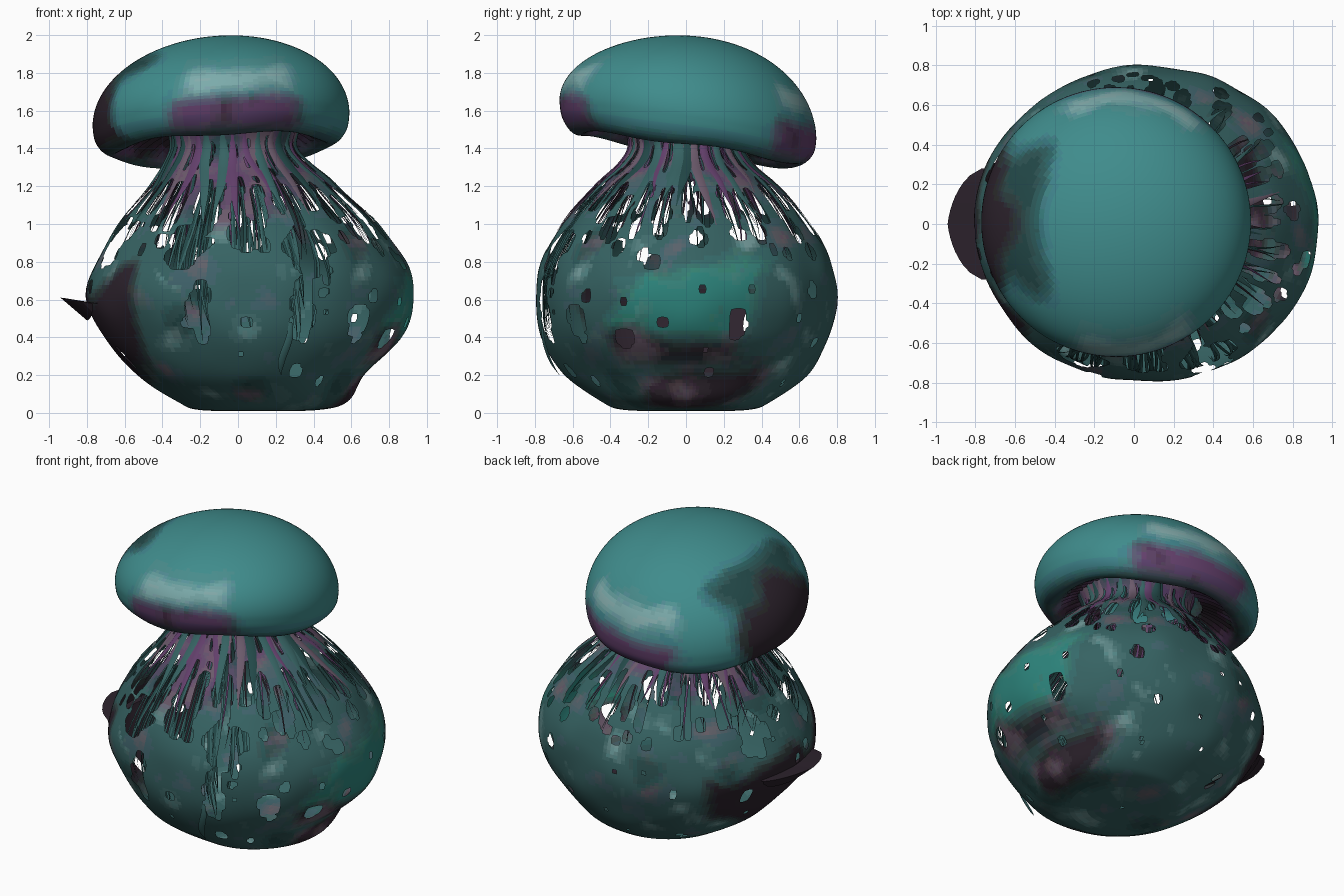
import bpy, bmesh, math, random
from mathutils import Vector, noise

if "Cube" in bpy.data.objects:
    bpy.data.objects.remove(bpy.data.objects["Cube"])

random.seed(7)
TAU = math.tau
PALETTE = [(.05, .25, .265), (.038, .135, .135), (.12, .055, .15), (.028, .016, .024),
           (.22, .42, .42), (.02, .07, .07), (.03, .24, .20), (.16, .11, .16)]
TEAL, BODY, PURPLE, PLUM, PALE, DEEP, BRIGHT, MAUVE = range(8)
MATS, SLOT = [], {}


def slot(rgb):
    """Material index for a colour, rounded so near shades share a material."""
    key = tuple(round(math.sqrt(v) / .032) for v in rgb)
    if key not in SLOT:
        m = bpy.data.materials.new("shade_%d" % len(MATS))
        m.diffuse_color = (*[(k * .032) ** 2 for k in key], 1)
        m.use_nodes = True
        m.node_tree.nodes["Principled BSDF"].inputs["Base Color"].default_value = m.diffuse_color
        SLOT[key] = len(MATS)
        MATS.append(m)
    return SLOT[key]


# Jittered sampling offsets blend neighbouring patches softly
JITTER = [Vector([random.gauss(0, .035) for _ in range(3)]) for _ in range(14)]


def paint(bm, colour):
    for f in bm.faces:
        c = f.calc_center_median()
        cols = [PALETTE[colour(c + j)] for j in JITTER]
        f.material_index = slot([sum(v) / len(cols) for v in zip(*cols)])


def finish(name, bm, smooth=True):
    me = bpy.data.meshes.new(name)
    for f in bm.faces:
        f.smooth = smooth
    bm.to_mesh(me)
    bm.free()
    for m in MATS:
        me.materials.append(m)
    bpy.context.collection.objects.link(bpy.data.objects.new(name, me))


def surface(bm, func, rows, cols):
    """Grid closed around the axis; func(row fraction, angle) gives a point."""
    grid = [[bm.verts.new(func(i / rows, TAU * j / cols)) for j in range(cols)]
            for i in range(rows + 1)]
    for i in range(rows):
        for j in range(cols):
            k = (j + 1) % cols
            bm.faces.new((grid[i][j], grid[i][k], grid[i + 1][k], grid[i + 1][j]))
    bmesh.ops.remove_doubles(bm, verts=bm.verts, dist=.0005)


def catmull(pts, t):
    i = min(int(t), len(pts) - 2)
    u = t - i
    a, b, c, d = (pts[max(0, min(len(pts) - 1, i + k))] for k in (-1, 0, 1, 2))
    return [.5 * (2 * q + (r - p) * u + (2 * p - 5 * q + 4 * r - s) * u * u
                  + (3 * q - p - 3 * r + s) * u ** 3) for p, q, r, s in zip(a, b, c, d)]


# Body outline: height, left x, right x, half depth
PROFILE = [(.01, .1, .1, 0), (.015, -.2, .42, .32), (.06, -.32, .58, .45),
           (.2, -.53, .67, .64), (.4, -.71, .86, .76), (.6, -.80, .93, .80),
           (.8, -.75, .89, .77), (1.0, -.63, .745, .66), (1.2, -.47, .53, .485),
           (1.32, -.39, .38, .35), (1.42, -.35, .31, .30), (1.54, -.39, .35, .34)]


def body_point(t, a, scale=1.0):
    z, x0, x1, ry = catmull(PROFILE, t)
    p = Vector(((x0 + x1) / 2 + math.cos(a) * (x1 - x0) / 2 * scale,
                math.sin(a) * ry * scale, max(z, .005)))
    n = noise.noise(p * 4) * .015 * min(1, z * 5)
    return p + Vector((math.cos(a), math.sin(a), 0)) * n


# Holes: angle, height, half width, half height
front, right = -math.pi / 2, 0
holes = [(front - .33, .55, .055, .16), (front + .38, .55, .065, .17),
         (front + .8, .5, .05, .08), (right - .42, .40, .06, .05),
         (right + .33, .47, .05, .08), (right - .8, .5, .05, .09),
         (right - .22, .80, .04, .04), (front - .45, .88, .11, .12),
         (front + .42, .86, .10, .13), (front, .95, .09, .09),
         (math.pi - .35, .85, .08, .12), (math.pi + .35, .9, .08, .13)]
for k in range(34):
    a = TAU * k / 34 + random.uniform(-.04, .04)
    holes += [(a, random.uniform(1.03, 1.18), random.uniform(.025, .042), random.uniform(.08, .17)),
              (a + .09, 1.36, .012, random.uniform(.06, .11)),
              (a + random.uniform(-.1, .1), random.uniform(.82, .98),
               random.uniform(.018, .04), random.uniform(.02, .05))]
for k in range(36):
    s = random.uniform(.01, .032)
    holes.append((random.uniform(0, TAU), random.uniform(.12, .85), s, s * random.uniform(.8, 1.7)))


def in_hole(c):
    a, r = math.atan2(c.y, c.x - .05), math.hypot(c.x - .05, c.y)
    wob = 1 + .8 * noise.noise(c * 14)
    return any(abs(c.z - z) < h * 1.5 and
               (((a - ha + math.pi) % TAU - math.pi) * r / w) ** 2 + ((c.z - z) / h) ** 2 < wob
               for ha, z, w, h in holes)


def body_colour(c):
    n = noise.noise(c * 3.2) * .22
    m = noise.noise(c * 6 + Vector((9, 2, 4)))
    if c.x < -.5 + n * .6 and c.z < .66 + n and c.x + .6 * abs(c.y) < -.2:
        return PLUM
    if c.x > .5 and abs(c.y) < .32 + n:
        if c.z < .2 + n * .3 or .27 < c.z < .40 + n * .5:
            return MAUVE if m > .2 else PLUM
        if .42 < c.z < .70 + n and m < .25:
            return BRIGHT
    if c.z > (1.05 if c.y < -.2 and abs(c.x) < .35 else 1.2) + n:
        return MAUVE if m > .15 else PURPLE if m > -.25 else DEEP
    return PALE if m > .52 else MAUVE if m < -.48 else DEEP if n < -.085 else BODY


# Perforated bulb with its neck
bm = bmesh.new()
surface(bm, lambda u, a: body_point(u * 11, a), 100, 200)
bmesh.ops.delete(bm, geom=[f for f in bm.faces if in_hole(f.calc_center_median())], context='FACES')
for _ in range(3):
    edge = [v for v in bm.verts if v.is_boundary and v.co.z < 1.5]
    bmesh.ops.smooth_vert(bm, verts=edge, factor=.4, use_axis_x=True, use_axis_y=True, use_axis_z=True)
paint(bm, body_colour)
finish("perforated_body", bm)

# Cap: dome with a tilted, rolled rim and ribbed hollow underside
RIM = [(.68, 0), (.67, -.07), (.638, -.125), (.595, -.155), (.55, -.148), (.50, -.105), (.42, -.06), (.34, -.03)]


def tilt(h):
    """The rim leans backwards more than the crown."""
    return .15 - .22 * max(0, h)


def cap_point(u, a):
    if u < .6:
        q = u / .6 * math.pi / 2
        r, h = .68 * math.sin(q), .446 * math.cos(q)
    else:
        r, h = catmull(RIM, (u - .6) / .4 * 7)
        h += min(1, (u - .6) * 8) * .01 * math.sin(5 * a)
        h += .012 * math.sin(48 * a) if u > .88 else 0
    x, y = r * math.cos(a), r * math.sin(a)
    return Vector((x - .09, y + .01, 1.55 + h - tilt(h) * y + .05 * x))


def cap_colour(c):
    n = noise.noise(c * 4) * .12
    m = noise.noise(Vector((c.x * 9, c.y * 3, c.z * 3)))
    h = c.z - 1.55 - .05 * (c.x + .09)
    h += tilt(h) * c.y
    r = math.hypot(c.x + .09, c.y)
    if r < .55 and h < .02:
        return PLUM if m < .15 else PURPLE
    if c.x < -.47 + n and abs(c.y) < .34 + n and h > -.14:
        return PLUM if c.x < -.62 + n else DEEP
    if abs(c.y) > .36 and abs(c.x) < .38 + n:
        if -.13 < h < .04 + n * .5:
            return PURPLE if m > -.3 else PLUM
        if .07 + n < h < .19 + n + m * .08 and abs(c.x) < .28 + n:
            return PALE
    return DEEP if h < -.13 else TEAL


bm = bmesh.new()
surface(bm, cap_point, 60, 144)
paint(bm, cap_colour)
bmesh.ops.recalc_face_normals(bm, faces=bm.faces)
finish("domed_cap", bm)


def ribbon(bm, a, t0, t1, width, s0, s1, sway, tone, steps=16):
    """Tapering strip running down the body surface from t0 to t1."""
    prev, phase, mat = None, random.uniform(0, 6), slot(PALETTE[tone])
    for i in range(steps + 1):
        u = i / steps
        ang = a + sway * math.sin(phase + 4 * u) * u
        p = body_point(t0 + (t1 - t0) * u, ang, s0 + (s1 - s0) * u)
        w = width * (.55 + .7 * math.sin(math.pi * u)) * (1 if u < .8 else (1.05 - u) * 4)
        out = Vector((math.cos(ang), math.sin(ang), 0)) * w
        side = Vector((-out.y, out.x, 0)) / 2
        row = [bm.verts.new(q) for q in (p - side, p + out * .25, p + side)]
        for k in (0, 1) if prev else ():
            bm.faces.new((prev[k], row[k], row[k + 1], prev[k + 1])).material_index = mat
        prev = row


# Broad tendrils fanning out from the neck
bm = bmesh.new()
for k in range(32):
    ribbon(bm, TAU * k / 32 + random.uniform(-.06, .06), 11, random.uniform(6.7, 7.8),
           random.uniform(.03, .055), .98, 1.0, .09, random.choice((PURPLE, DEEP, MAUVE, BODY)))
finish("neck_tendrils", bm)

# Fine fibres hanging inside the openings
bm = bmesh.new()
for k in range(150):
    ribbon(bm, random.uniform(0, TAU), 10.6, random.uniform(5.8, 7.6), .010, .94, .88, .08,
           random.choice((DEEP, PURPLE, PLUM)))
for k in range(60):
    ribbon(bm, front + random.uniform(-.6, .6), 8, random.uniform(3.7, 5), .012, .93, .96, .05,
           random.choice((DEEP, BODY)))
finish("inner_fibres", bm)

# Dark shelf-like fin on the left side
bm = bmesh.new()
rows = []
for i in range(17):
    y = -.28 + .56 * i / 16
    k = math.sqrt(max(0, 1 - (y / .285) ** 2))
    x = -.77 + abs(y) * .12
    rows.append([bm.verts.new(q) for q in ((x, y, .58), (x - .17 * k, y, .57 + .04 * k), (x - .03, y, .58 - .09 * k))])
for p, q in zip(rows, rows[1:]):
    for k in (0, 1):
        bm.faces.new((p[k], q[k], q[k + 1], p[k + 1])).material_index = slot(PALETTE[PLUM])
finish("side_fin", bm, False)

# Loose sliver peeling from the lower front
bm = bmesh.new()
ribbon(bm, front + .25, 4.4, 3.0, .035, 1.0, 1.07, .03, BODY)
finish("loose_sliver", bm)
